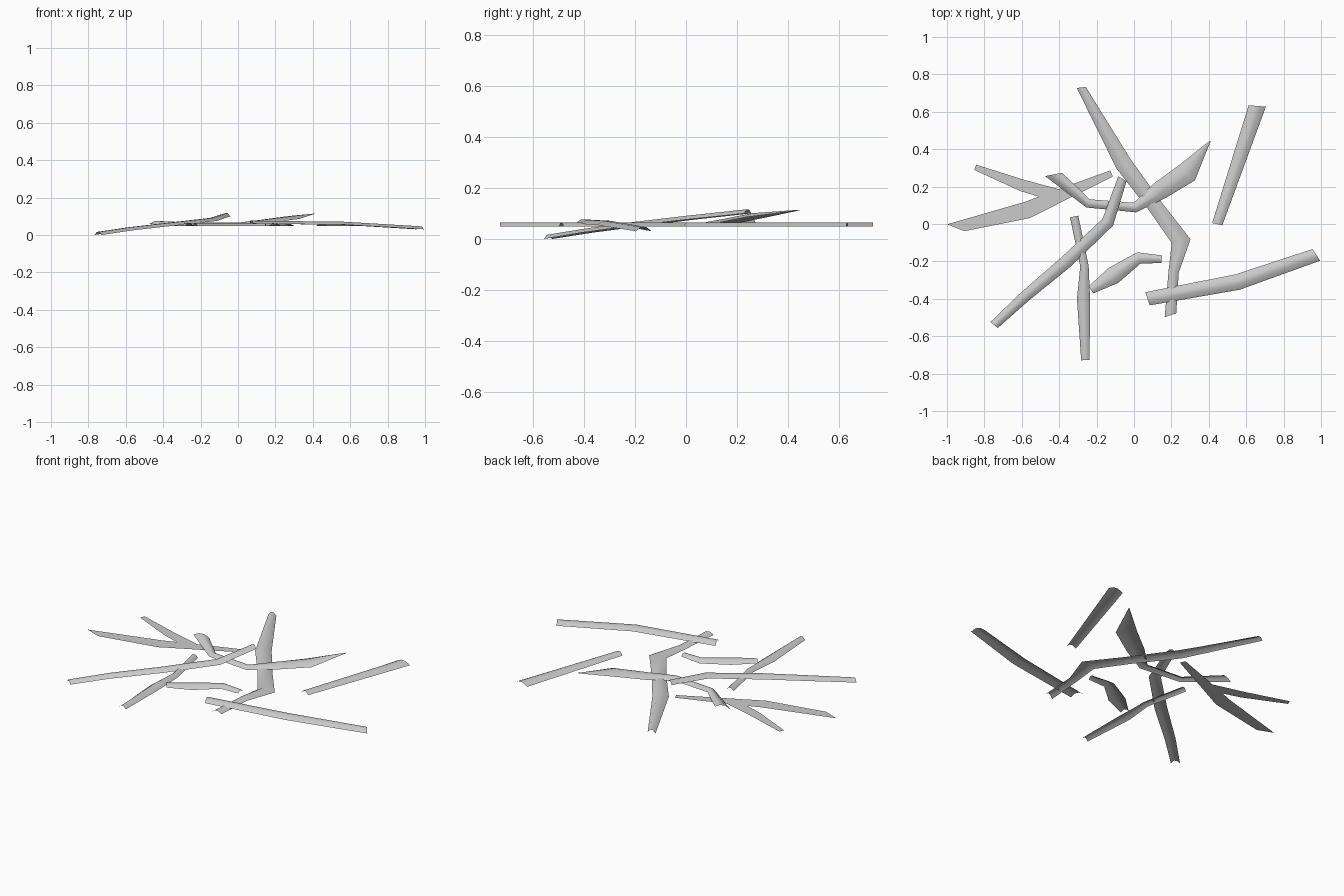
import bpy, bmesh
from mathutils import Vector

cube = bpy.data.objects.get("Cube")
if cube:
    bpy.data.objects.remove(cube, do_unlink=True)

# One pale grey for all of the scattered sticks
grey = bpy.data.materials.new("pale_grey")
grey.use_nodes = True
grey.diffuse_color = (0.6, 0.6, 0.6, 1)
grey.node_tree.nodes["Principled BSDF"].inputs["Base Color"].default_value = (0.6, 0.6, 0.6, 1)

STRIPS = 3        # strips across the arched shell
LEVEL = (0.048, 0.048)


def stick(name, stations, heights=LEVEL, ridge=0.018, skew=(0, 0)):
    """Open arched shell swept along (x, y, width) stations; base heights are
    spread evenly over the stations, and skew slants the start and end cuts."""
    centres = [Vector((x, y, 0)) for x, y, _ in stations]
    last = len(stations) - 1
    bm = bmesh.new()
    rows = []
    for i, (x, y, width) in enumerate(stations):
        # base height interpolated along the stick
        t = i / last * (len(heights) - 1)
        k = min(int(t), len(heights) - 2)
        base = heights[k] + (heights[k + 1] - heights[k]) * (t - k)
        # mitred direction across the stick
        before = (centres[i] - centres[max(i - 1, 0)]).normalized()
        after = (centres[min(i + 1, last)] - centres[i]).normalized()
        along = (before + after).normalized()
        across = Vector((-along.y, along.x, 0))
        mitre = 1 / max(along.dot(after if i < last else before), 0.6)
        slant = skew[0] if i == 0 else skew[1] if i == last else 0
        rise = min(ridge, width * 0.4)
        row = []
        for j in range(STRIPS + 1):
            u = 1 - 2 * j / STRIPS
            p = centres[i] + across * (u * width * mitre / 2) + along * (u * slant)
            p.z = base + rise * (1 - u * u)
            row.append(bm.verts.new(p))
        rows.append(row)
    for a, b in zip(rows, rows[1:]):
        for j in range(STRIPS):
            bm.faces.new((a[j], a[j + 1], b[j + 1], b[j])).smooth = True
    bm.normal_update()
    mesh = bpy.data.meshes.new(name)
    bm.to_mesh(mesh)
    bm.free()
    mesh.materials.append(grey)
    bpy.context.collection.objects.link(bpy.data.objects.new(name, mesh))


# Long crooked stick running from back to front
stick("crooked_stick", [(-.282, .73, .045), (-.055, .32, .09), (.11, .1, .08),
                        (.252, -.092, .093), (.212, -.255, .055), (.195, -.488, .06)],
      skew=(.009, -.012))

# Straight stick at the back
stick("straight_stick", [(.445, -.001, .055), (.659, .631, .09)], skew=(-.003, -.011))

# Gently bowed stick at the front, dipping outward
stick("bowed_stick", [(.072, -.4, .073), (.555, -.31, .085), (.975, -.165, .072)],
      (.06, .055, .03), skew=(-.005, -.009))

# Long leaning stick that lies over the others
stick("leaning_stick", [(-.748, -.54, .05), (-.58, -.385, .06), (-.36, -.2, .07),
                        (-.14, .01, .065), (-.062, .242, .05)], (0, .1), skew=(-.004, .006))

# Slim stick at the front
stick("slim_stick", [(-.32, .04, .045), (-.265, -.225, .045),
                     (-.27, -.4, .07), (-.26, -.728, .045)])

# Short curved chip
stick("short_chip", [(-.23, -.352, .045), (-.11, -.275, .095),
                     (.025, -.182, .06), (.148, -.188, .04)])

# Flat forked twig: main limb and side branch
FORK = (.047, .047)
stick("forked_twig", [(-.953, -.02, .058), (-.57, .075, .09), (-.4, .15, .07),
                      (-.12, .27, .035)], FORK, ridge=0, skew=(-.041, 0))
stick("forked_twig_branch", [(-.849, .303, .03), (-.6, .207, .063), (-.41, .152, .07)],
      FORK, ridge=0)

# Bent splinter with a broad raised blade
stick("bent_splinter", [(-.43, .265, .072), (-.245, .11, .045), (.005, .088, .05),
                        (.14, .18, .1), (.285, .275, .115), (.407, .443, .006)],
      (.058, .05, .05, .066, .085, .112), skew=(.029, 0))
